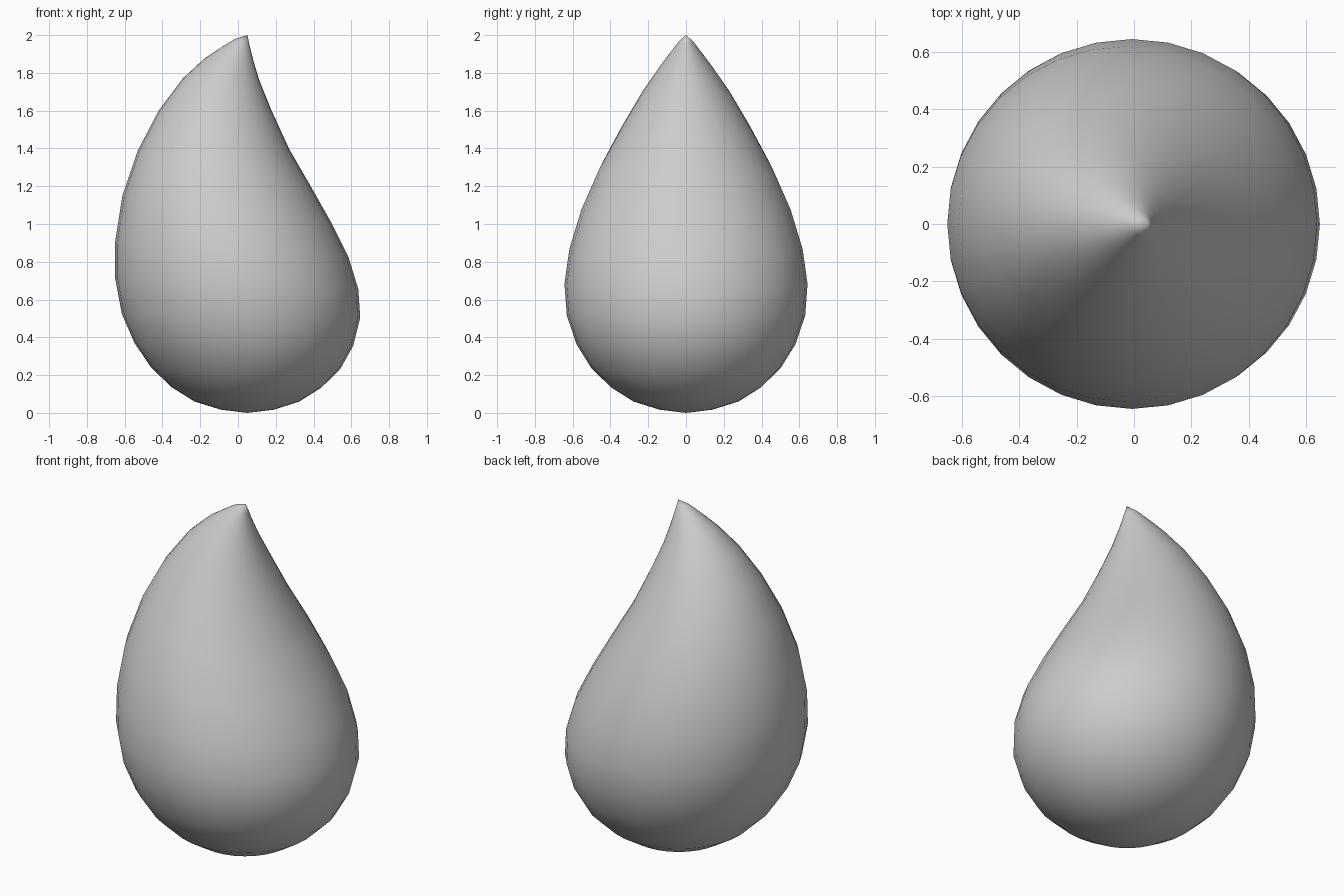
import bpy, bmesh, math

if "Cube" in bpy.data.objects:
    bpy.data.objects.remove(bpy.data.objects["Cube"])

# Left and right silhouette points (x, z) of each tilted ring, bottom to top
LEFT = [(-.09, .017), (-.23, .06), (-.35, .135), (-.46, .24), (-.548, .37),
        (-.615, .525), (-.65, .71), (-.65, .91), (-.612, 1.15), (-.53, 1.39),
        (-.42, 1.60), (-.293, 1.77), (-.175, 1.878), (-.085, 1.938), (-.015, 1.98)]
RIGHT = [(.19, .017), (.325, .06), (.44, .133), (.54, .23), (.61, .355),
         (.647, .505), (.637, .655), (.585, .825), (.495, 1.005), (.385, 1.20),
         (.272, 1.395), (.178, 1.60), (.113, 1.76), (.08, 1.87), (.06, 1.95)]
SIDES = 32

bm = bmesh.new()

# Rings of the bent drop
rings = []
for (lx, lz), (rx, rz) in zip(LEFT, RIGHT):
    cx, cz, hx, hz = (lx + rx) / 2, (lz + rz) / 2, (rx - lx) / 2, (rz - lz) / 2
    ring = []
    for i in range(SIDES):
        a = math.tau * i / SIDES
        c, s = math.cos(a), math.sin(a)
        ring.append(bm.verts.new((cx + hx * c, hx * s, cz + hz * c)))
    rings.append(ring)
base = bm.verts.new((.05, 0, 0))
tip = bm.verts.new((.05, 0, 2))

# Skin between rings, with fans at the base and tip
for i in range(SIDES):
    j = (i + 1) % SIDES
    bm.faces.new((base, rings[0][j], rings[0][i]))
    for a, b in zip(rings, rings[1:]):
        bm.faces.new((a[i], a[j], b[j], b[i]))
    bm.faces.new((rings[-1][i], rings[-1][j], tip))
for f in bm.faces:
    f.smooth = True

mesh = bpy.data.meshes.new("teardrop")
bm.to_mesh(mesh)
bm.free()
drop = bpy.data.objects.new("teardrop", mesh)
bpy.context.collection.objects.link(drop)
